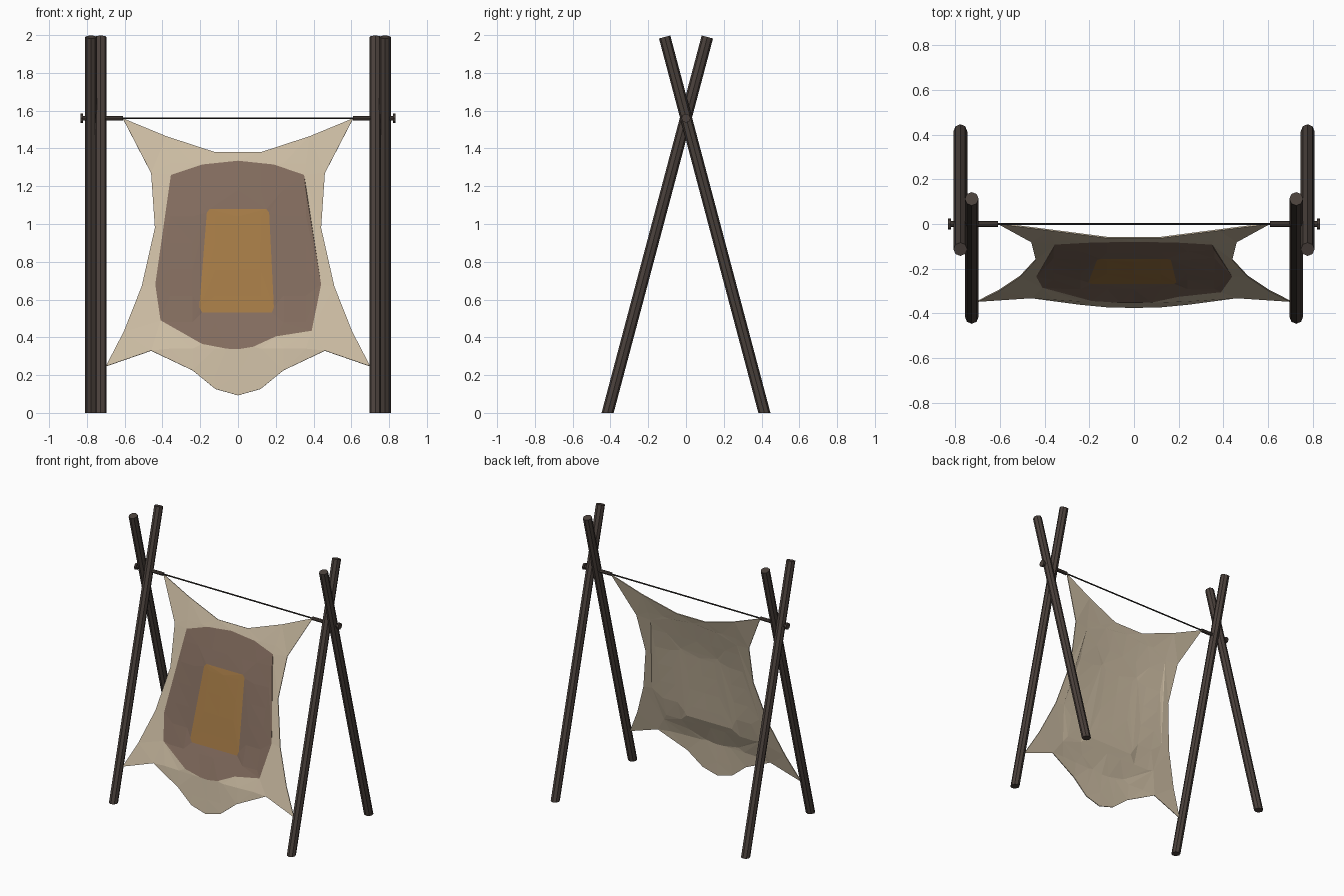
import bpy, bmesh, math
from mathutils import Vector
from mathutils.geometry import delaunay_2d_cdt

if "Cube" in bpy.data.objects:
    bpy.data.objects.remove(bpy.data.objects["Cube"])


def material(name, rgb):
    m = bpy.data.materials.new(name)
    m.diffuse_color = (*rgb, 1)
    m.use_nodes = True
    m.node_tree.nodes["Principled BSDF"].inputs["Base Color"].default_value = m.diffuse_color
    return m


WOOD = material("dark wood", (0.07, 0.053, 0.045))
CORD = material("dark cord", (0.03, 0.026, 0.022))
CREAM = material("cream hide", (0.61, 0.51, 0.37))
BROWN = material("brown hide", (0.225, 0.150, 0.112))
OCHRE = material("ochre hide", (0.376, 0.198, 0.061))


def rod(name, a, b, radius, sides, mat, ground=False):
    """Faceted rod between two points; optionally cut flat at the ground."""
    a, b = Vector(a), Vector(b)
    d = b - a
    bm = bmesh.new()
    bmesh.ops.create_cone(bm, cap_ends=True, segments=sides, radius1=radius,
                          radius2=radius, depth=d.length)
    rot = Vector((0, 0, 1)).rotation_difference(d).to_matrix()
    for v in bm.verts:
        low = v.co.z < 0
        v.co = rot @ v.co + (a + b) / 2
        if ground and low:
            v.co -= d * (v.co.z / d.z)
    me = bpy.data.meshes.new(name)
    bm.to_mesh(me)
    bm.free()
    me.materials.append(mat)
    ob = bpy.data.objects.new(name, me)
    bpy.context.collection.objects.link(ob)
    return ob


# crossed poles and pegs on both sides
PEG_Z = 1.56
for s, side in ((-1, "left"), (1, "right")):
    rod(side + "_front_pole", (s * 0.727, -0.415, 0), (s * 0.727, 0.113, 1.99), 0.031, 8, WOOD, True)
    rod(side + "_back_pole", (s * 0.778, 0.415, 0), (s * 0.778, -0.113, 1.99), 0.031, 8, WOOD, True)
    rod(side + "_peg", (s * 0.61, 0, PEG_Z), (s * 0.825, 0, PEG_Z), 0.013, 8, WOOD)
    rod(side + "_peg_head", (s * 0.82, 0, PEG_Z), (s * 0.834, 0, PEG_Z), 0.024, 8, WOOD)

# top cord
rod("top_cord", (-0.62, 0, PEG_Z), (0.62, 0, PEG_Z), 0.005, 6, CORD)

# stretched hide: nested outlines in x, z
half = [(0.12, 1.38), (0.38, 1.465), (0.61, 1.56), (0.46, 1.27), (0.44, 0.98), (0.51, 0.67),
        (0.605, 0.43), (0.70, 0.247), (0.46, 0.33), (0.24, 0.225), (0.12, 0.127)]
outer = half + [(0, 0.093)] + [(-x, z) for x, z in reversed(half)]
brown = [(0, 1.335), (0.19, 1.315), (0.35, 1.26), (0.44, 0.68), (0.39, 0.435), (0.2, 0.405),
         (0.08, 0.35), (0, 0.337), (-0.06, 0.34), (-0.19, 0.365), (-0.41, 0.49),
         (-0.438, 0.68), (-0.355, 1.26), (-0.19, 1.315)]
ochre = [(0.15, 1.08), (0.165, 1.06), (0.19, 0.56), (0.18, 0.532), (-0.19, 0.532),
         (-0.205, 0.56), (-0.165, 1.06), (-0.15, 1.08)]
bulge = [(0.09, 0.014), (0.36, -0.033), (0.53, 0.006), (0.8, -0.015),
         (1.08, -0.032), (1.335, -0.02), (1.57, 0)]


def inside(p, poly):
    hit = False
    for (x1, z1), (x2, z2) in zip(poly, poly[1:] + poly[:1]):
        if (z1 > p[1]) != (z2 > p[1]) and p[0] < x1 + (p[1] - z1) * (x2 - x1) / (z2 - z1):
            hit = not hit
    return hit


def depth(x, z):
    """Leaning plane plus a soft billow across the middle."""
    b = 0
    for (z1, b1), (z2, b2) in zip(bulge, bulge[1:]):
        if z1 <= z <= z2:
            b = b1 + (b2 - b1) * (z - z1) / (z2 - z1)
    return -(PEG_Z - z) * 0.2656 + b * max(0, 1 - (x / 0.52) ** 2)


pts, edges = [], []
for ring in (outer, brown, ochre):
    n, k = len(ring), len(pts)
    edges += [(k + i, k + (i + 1) % n) for i in range(n)]
    pts += ring
grid = [(-0.36 + 0.12 * i, 0.2 + 0.14 * j) for i in range(7) for j in range(9)]
pts += [p for p in grid if inside(p, outer)
        and min(math.dist(p, q) for q in pts) > 0.04]
vs, _, fs, *_ = delaunay_2d_cdt([Vector(p) for p in pts], edges, [], 0, 1e-5)

bm = bmesh.new()
bv = [bm.verts.new((v.x, depth(v.x, v.y), v.y)) for v in vs]
for f in fs:
    c = sum((vs[i] for i in f), Vector((0, 0))) / len(f)
    if inside(c, outer):
        face = bm.faces.new([bv[i] for i in f])
        face.normal_update()
        if face.normal.y > 0:
            face.normal_flip()
        face.material_index = 0 if inside(c, ochre) else 1 if inside(c, brown) else 2
me = bpy.data.meshes.new("stretched_hide")
bm.to_mesh(me)
bm.free()
for m in (OCHRE, BROWN, CREAM):
    me.materials.append(m)
hide = bpy.data.objects.new("stretched_hide", me)
bpy.context.collection.objects.link(hide)

# thickness, with a plain cream back and rim
sol = hide.modifiers.new("thickness", 'SOLIDIFY')
sol.thickness = 0.006
sol.offset = -1
sol.material_offset = 2
sol.material_offset_rim = 2
